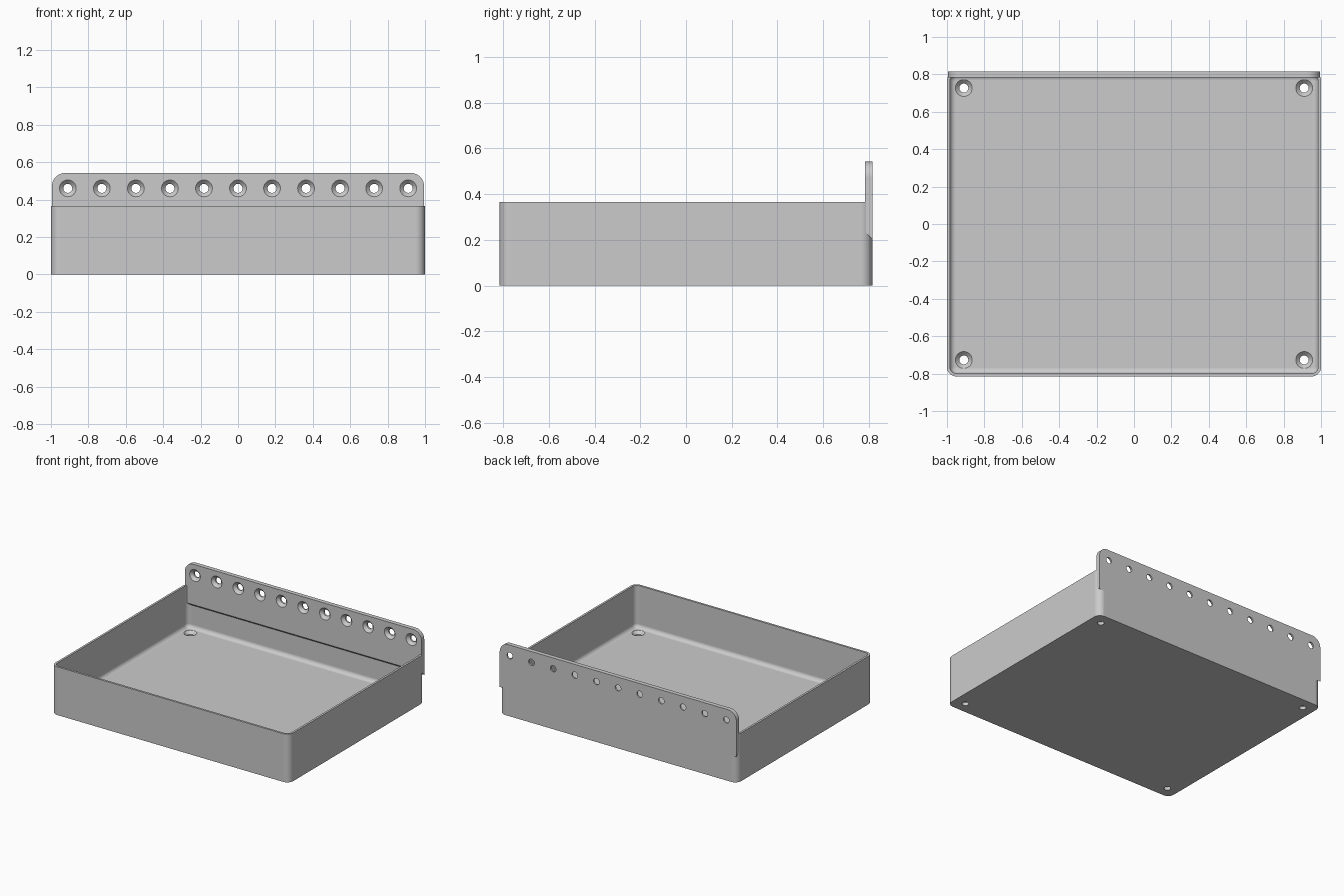
import bpy, bmesh
from math import sin, cos, pi, radians
from mathutils import Matrix, Vector

if "Cube" in bpy.data.objects:
    bpy.data.objects.remove(bpy.data.objects["Cube"])

HALF_X, HALF_Y, TRAY_H = 1.0, 0.815, 0.366
WALL, FLOOR, FILLET, CORNER = 0.016, 0.045, 0.03, 0.05
PLATE_X, PLATE_TOP, PLATE_FRONT, PLATE_BACK = 0.995, 0.542, 0.783, 0.816
HOLE_R, SINK_R, SINK_DEPTH = 0.024, 0.045, 0.021

grey = bpy.data.materials.new("plain grey")
grey.use_nodes = True
colour = (0.6, 0.6, 0.6, 1)
grey.diffuse_color = colour
grey.node_tree.nodes["Principled BSDF"].inputs["Base Color"].default_value = colour


def make_object(name, bm):
    bmesh.ops.recalc_face_normals(bm, faces=bm.faces)
    mesh = bpy.data.meshes.new(name)
    bm.to_mesh(mesh)
    bm.free()
    mesh.materials.append(grey)
    obj = bpy.data.objects.new(name, mesh)
    bpy.context.collection.objects.link(obj)
    return obj


def loft(bm, rings):
    """Join closed rings of points in order and cap both ends."""
    loops = [[bm.verts.new(p) for p in ring] for ring in rings]
    n = len(loops[0])
    for a, b in zip(loops, loops[1:]):
        for i in range(n):
            j = (i + 1) % n
            bm.faces.new((a[i], a[j], b[j], b[i]))
    bm.faces.new(loops[0])
    bm.faces.new(loops[-1])


def rounded_ring(inset, z, steps=8):
    """Rounded rectangle of the tray, moved inwards by inset."""
    r = max(CORNER - inset, 0.003)
    ring = []
    for q, (sx, sy) in enumerate([(1, 1), (-1, 1), (-1, -1), (1, -1)]):
        cx, cy = sx * (HALF_X - inset - r), sy * (HALF_Y - inset - r)
        for k in range(steps + 1):
            a = (q + k / steps) * pi / 2
            ring.append((cx + r * cos(a), cy + r * sin(a), z))
    return ring


def cut_holes(obj, places, turn):
    """Cut countersunk through holes whose wide ends face local +z."""
    profile = [(SINK_R, 0.02), (SINK_R, 0), (HOLE_R, -SINK_DEPTH), (HOLE_R, -0.1)]
    bm = bmesh.new()
    for place in places:
        frame = Matrix.Translation(place) @ turn
        loft(bm, [[frame @ Vector((r * cos(k * pi / 16), r * sin(k * pi / 16), z))
                   for k in range(32)] for r, z in profile])
    cutter = make_object("hole_cutter", bm)
    cutter.hide_render = True
    mod = obj.modifiers.new("holes", "BOOLEAN")
    mod.operation, mod.solver, mod.object = "DIFFERENCE", "EXACT", cutter
    select(obj)
    bpy.ops.object.modifier_apply(modifier=mod.name)
    bpy.data.objects.remove(cutter)


def select(obj):
    bpy.ops.object.select_all(action="DESELECT")
    obj.select_set(True)
    bpy.context.view_layer.objects.active = obj


def finish(obj):
    select(obj)
    bpy.ops.object.shade_smooth_by_angle(angle=radians(30))
    obj.modifiers.new("even_shading", "WEIGHTED_NORMAL").keep_sharp = True


# Tray: outer wall, rim, inner wall, rounded inner foot, floor
rings = [rounded_ring(0, 0), rounded_ring(0, TRAY_H), rounded_ring(WALL, TRAY_H)]
for k in range(7):
    a = k / 6 * pi / 2
    rings.append(rounded_ring(WALL + FILLET * (1 - cos(a)),
                              FLOOR + FILLET * (1 - sin(a))))
bm = bmesh.new()
loft(bm, rings)
tray = make_object("tray", bm)
cut_holes(tray, [(sx * 0.91, sy * 0.727, FLOOR) for sx in (-1, 1) for sy in (-1, 1)],
          Matrix.Identity(4))
finish(tray)


# Mounting plate: rounded top corners, lower edge sloping down to the back
def plate_ring(y, bottom, r=0.07, steps=10):
    ring = [(-PLATE_X, y, bottom), (PLATE_X, y, bottom)]
    for q, sx in enumerate((1, -1)):
        for k in range(steps + 1):
            a = (q + k / steps) * pi / 2
            ring.append((sx * (PLATE_X - r) + r * cos(a), y, PLATE_TOP - r + r * sin(a)))
    return ring


bm = bmesh.new()
loft(bm, [plate_ring(PLATE_FRONT, 0.235), plate_ring(PLATE_BACK, 0.202)])
plate = make_object("mounting_plate", bm)
cut_holes(plate, [((i - 5) * 0.182, PLATE_FRONT, 0.46) for i in range(11)],
          Matrix.Rotation(pi / 2, 4, "X"))
finish(plate)
